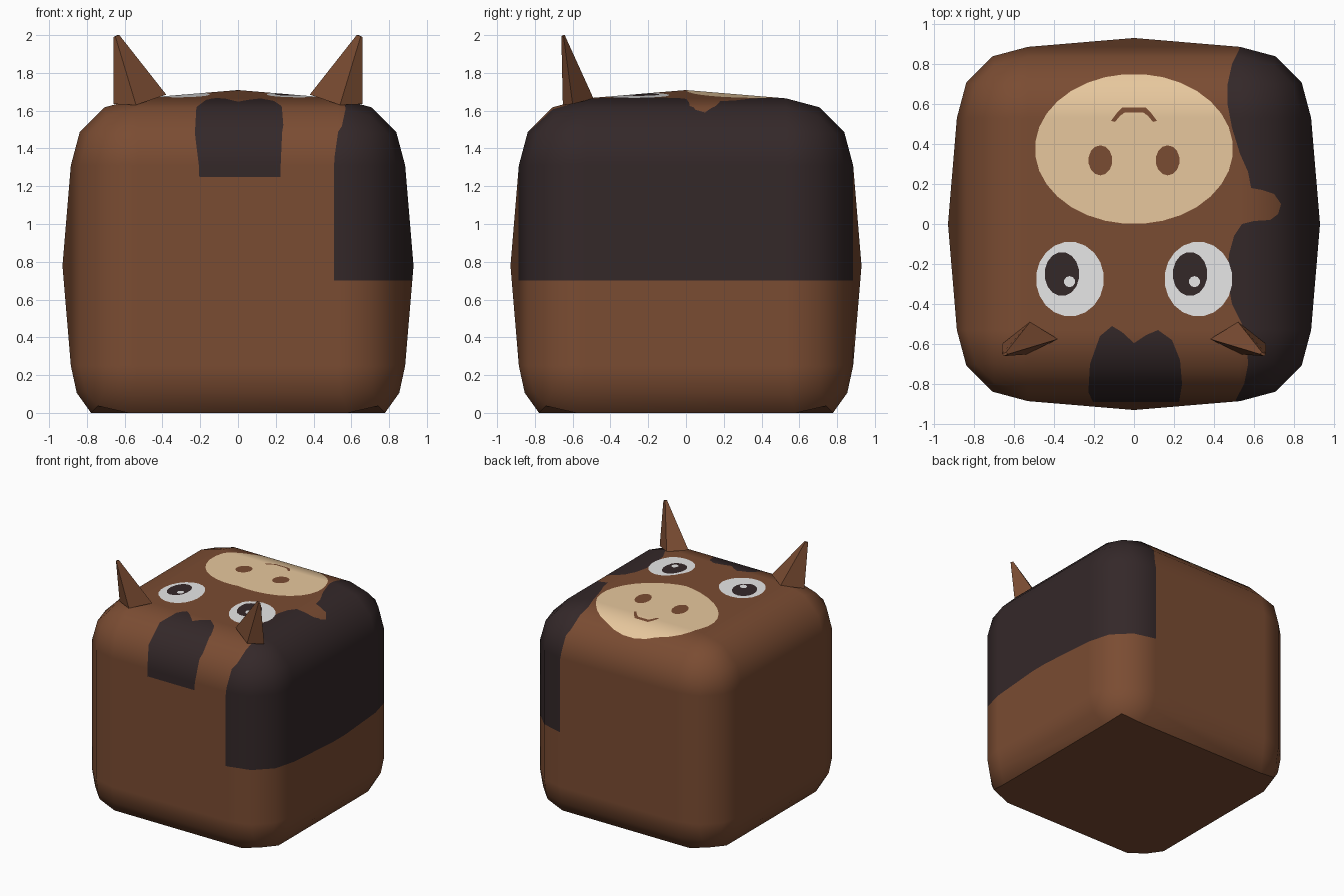
import bpy, bmesh, math
from mathutils import Vector

if "Cube" in bpy.data.objects:
    bpy.data.objects.remove(bpy.data.objects["Cube"])

# ---- colours
def material(name, rgb):
    m = bpy.data.materials.new(name)
    m.diffuse_color = (*rgb, 1)
    m.use_nodes = True
    m.node_tree.nodes["Principled BSDF"].inputs["Base Color"].default_value = m.diffuse_color
    return m

MATS = [material("brown", (0.195, 0.072, 0.032)),
        material("dark", (0.034, 0.021, 0.022)),
        material("white", (0.83, 0.83, 0.83)),
        material("tan", (0.85, 0.61, 0.36))]
BROWN, DARK, WHITE, TAN = range(4)

CORE, R, CZ = 0.53, 0.355, 0.78      # flat half width, bevel radius, centre height

# ---- rounded block body
bm = bmesh.new()
bmesh.ops.create_cube(bm, size=2 * (CORE + R))
bmesh.ops.bevel(bm, geom=bm.edges[:], offset=R, segments=3, profile=0.5, affect='EDGES')
bm.normal_update()
flats = [f for f in bm.faces if f.calc_area() > 0.9 and f.normal.z > -0.9]
for v in bmesh.ops.poke(bm, faces=flats)["verts"]:
    v.co *= 1.05                     # slight bulge in each side
for v in bm.verts:
    v.co.z += CZ
    low = CZ - CORE - v.co.z         # squash the underside flat on the ground
    if low > 1e-4:
        f = min(low / 0.307, 1)
        v.co.x *= 1 + 0.1 * f ** 3
        v.co.y *= 1 + 0.1 * f ** 3
        v.co.z = (CZ - CORE) * (1 - f)
bmesh.ops.triangulate(bm, faces=bm.faces[:])


# ---- painted areas: outlines cut into the body straight down from above
def cut(lo, hi, point, normal, zmin):
    faces = []
    for f in bm.faces:
        cs = [v.co for v in f.verts]
        if max(c.z for c in cs) < zmin - 1e-4:
            continue
        if all(min(c[i] for c in cs) <= hi[i] + 1e-4 and
               max(c[i] for c in cs) >= lo[i] - 1e-4 for i in (0, 1)):
            faces.append(f)
    if faces:
        geom = set(faces)
        for f in faces:
            geom.update(f.edges)
            geom.update(f.verts)
        bmesh.ops.bisect_plane(bm, geom=list(geom), dist=1e-5,
                               plane_co=point, plane_no=normal)


def inside(p, poly):
    hit = False
    for (x1, y1), (x2, y2) in zip(poly, poly[1:] + poly[:1]):
        if (y1 > p.y) != (y2 > p.y) and p.x < x1 + (p.y - y1) * (x2 - x1) / (y2 - y1):
            hit = not hit
    return hit


def paint(poly, mat, zmin=1.45):
    xs, ys = zip(*poly)
    cut((min(xs), min(ys)), (max(xs), max(ys)), (0, 0, zmin), (0, 0, 1), zmin)
    for a, b in zip(poly, poly[1:] + poly[:1]):
        lo = (min(a[0], b[0]), min(a[1], b[1]))
        hi = (max(a[0], b[0]), max(a[1], b[1]))
        cut(lo, hi, (*a, 0), Vector((a[1] - b[1], b[0] - a[0], 0)).normalized(), zmin)
    for f in bm.faces:
        c = f.calc_center_median()
        if c.z > zmin and inside(c, poly):
            f.material_index = mat


def ellipse(x, y, rx, ry, n=20):
    return [(x + rx * math.cos((i + 0.5) * math.tau / n),
             y + ry * math.sin((i + 0.5) * math.tau / n)) for i in range(n)]


# large side patch
paint([(1.1, 1.0), (0.55, 1.0), (0.525, 0.87), (0.49, 0.8), (0.468, 0.7), (0.467, 0.6),
       (0.49, 0.48), (0.53, 0.35), (0.57, 0.26), (0.585, 0.18), (0.64, 0.17), (0.7, 0.15),
       (0.735, 0.1), (0.72, 0.05), (0.68, 0.02), (0.6, 0.015), (0.54, 0.0), (0.5, -0.06),
       (0.475, -0.15), (0.465, -0.27), (0.49, -0.4), (0.54, -0.5), (0.565, -0.62),
       (0.57, -0.7), (0.55, -0.8), (0.51, -0.875), (0.5, -1.0), (1.1, -1.0)], DARK, 0.70)
# forelock patch
paint([(-0.2, -1.0), (-0.205, -0.89), (-0.228, -0.84), (-0.22, -0.7), (-0.17, -0.56),
       (-0.11, -0.51), (-0.06, -0.54), (0.0, -0.595), (0.06, -0.555), (0.12, -0.53),
       (0.19, -0.58), (0.23, -0.68), (0.24, -0.8), (0.225, -0.89), (0.22, -1.0)],
      DARK, 1.25)
# eyes
for x, px, hx in ((-0.32, -0.36, -0.322), (0.322, 0.28, 0.302)):
    paint(ellipse(x, -0.275, 0.17, 0.187), WHITE)
    paint(ellipse(px, -0.25, 0.087, 0.11, 16), DARK)
    paint(ellipse(hx, -0.288, 0.028, 0.028, 10), WHITE)
# muzzle, nostrils and mouth
paint(ellipse(0, 0.375, 0.495, 0.375, 32), TAN)
for x in (-0.168, 0.168):
    paint(ellipse(x, 0.318, 0.06, 0.075, 14), BROWN)
half = [(0.115, 0.515), (0.085, 0.555), (0.06, 0.582)]
inner = [(0.045, 0.558), (0.07, 0.54), (0.095, 0.51)]
right = inner + half[::1]
paint(right + [(-x, y) for x, y in reversed(right)], BROWN)


def finish(bm, name):
    me = bpy.data.meshes.new(name)
    bm.normal_update()
    bm.to_mesh(me)
    bm.free()
    for m in MATS:
        me.materials.append(m)
    ob = bpy.data.objects.new(name, me)
    bpy.context.collection.objects.link(ob)
    return ob


body = finish(bm, "body")

# smooth rounded normals, with a crisp rim under the base
me = body.data
me.polygons.foreach_set("use_smooth", [True] * len(me.polygons))
clamp = lambda v, c: max(c - CORE, min(c + CORE, v))
normals = [None] * len(me.loops)
for p in me.polygons:
    for li in p.loop_indices:
        c = me.vertices[me.loops[li].vertex_index].co
        n = c - Vector((clamp(c.x, 0), clamp(c.y, 0), clamp(c.z, CZ)))
        under = p.normal.z < -0.95 or n.length < 1e-4
        normals[li] = Vector((0, 0, -1)) if under else n.normalized()
me.normals_split_custom_set(normals)

# ---- pointed ears, mirrored
base = [(0.38, -0.575, 1.685), (0.52, -0.49, 1.665), (0.66, -0.6, 1.635), (0.54, -0.652, 1.63)]
tip = [(0.628, -0.65, 2.0), (0.64, -0.642, 2.0), (0.66, -0.648, 1.99), (0.65, -0.66, 1.995)]
for side, name in ((-1, "left_ear"), (1, "right_ear")):
    eb = bmesh.new()
    lo, hi = [[eb.verts.new((side * x, y, z)) for x, y, z in ring] for ring in (base, tip)]
    for i in range(4):
        j = (i + 1) % 4
        eb.faces.new((lo[i], lo[j], hi[j], hi[i]))
    eb.faces.new(hi)
    eb.faces.new(lo[::-1])
    bmesh.ops.recalc_face_normals(eb, faces=eb.faces[:])
    finish(eb, name)
